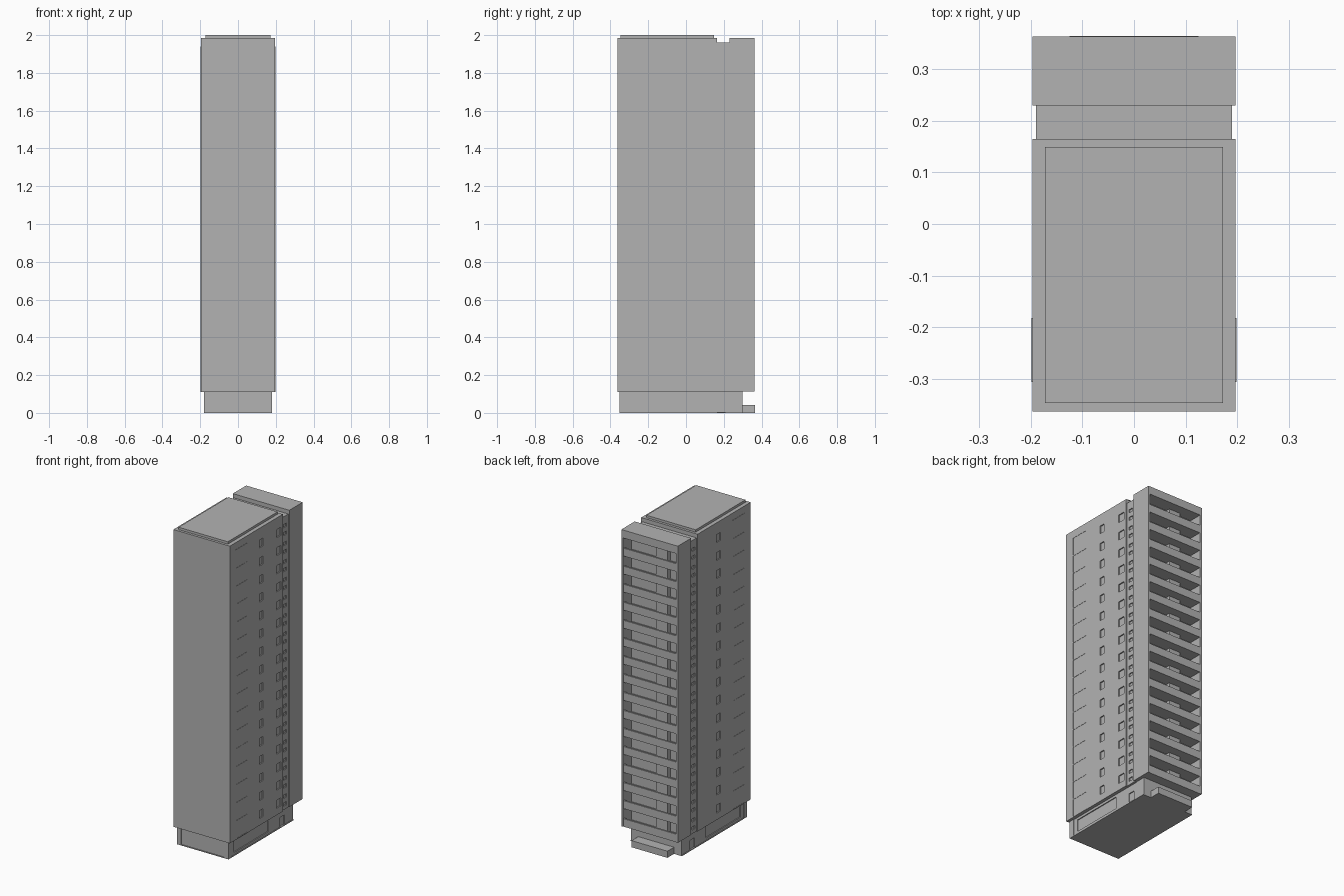
import bpy
import bmesh
from mathutils import Matrix, Vector

old = bpy.data.objects.get("Cube")
if old:
    bpy.data.objects.remove(old, do_unlink=True)

grey = bpy.data.materials.new("concrete grey")
grey.use_nodes = True
COLOUR = (0.45, 0.45, 0.45, 1)
grey.diffuse_color = COLOUR
for node in grey.node_tree.nodes:
    if node.type == 'BSDF_PRINCIPLED':
        node.inputs["Base Color"].default_value = COLOUR


def boxes(name, spans):
    """One object from boxes given as ((x0, x1), (y0, y1), (z0, z1))."""
    bm = bmesh.new()
    for span in spans:
        centre = Vector([(a + b) / 2 for a, b in span])
        size = Vector([abs(b - a) for a, b in span])
        bmesh.ops.create_cube(bm, size=1, matrix=Matrix.LocRotScale(centre, None, size))
    mesh = bpy.data.meshes.new(name)
    bm.to_mesh(mesh)
    bm.free()
    mesh.materials.append(grey)
    obj = bpy.data.objects.new(name, mesh)
    bpy.context.scene.collection.objects.link(obj)
    return obj


def carve(obj, spans):
    """Cut box recesses out of an object."""
    cutter = boxes(obj.name + "_cutter", spans)
    cutter.hide_render = True
    mod = obj.modifiers.new("recesses", 'BOOLEAN')
    mod.operation = 'DIFFERENCE'
    mod.solver = 'EXACT'
    mod.object = cutter
    bpy.context.view_layer.objects.active = obj
    bpy.ops.object.modifier_apply(modifier=mod.name)
    bpy.data.objects.remove(cutter, do_unlink=True)


def wide(half):
    return (-half, half)


def side_span(side, inner, outer):
    return tuple(sorted((side * inner, side * outer)))


HALF = 0.197
LOW, TOP, STEP = 0.113, 1.985, 0.1138
FLOORS = [LOW + STEP * i for i in range(16)]

# Main tower with small recessed side windows
tower = boxes("main_tower", [(wide(HALF), (-0.363, 0.165), (0.11, TOP))])
windows = []
for z in FLOORS:
    for side, start, end in ((1, -0.065, -0.03), (1, 0.1, 0.145), (-1, -0.065, -0.025)):
        windows.append((side_span(side, HALF - 0.007, HALF + 0.01),
                        (start, end), (z + 0.04, z + 0.09)))
carve(tower, windows)
boxes("roof_slab", [(wide(0.172), (-0.347, 0.149), (TOP - 0.005, 2.0))])

# Thin window strip frames on both sides of the tower
frames = []
for side in (-1, 1):
    x = side_span(side, HALF - 0.002, HALF + 0.0015)
    for y in (-0.303, -0.185):
        frames.append((x, (y - 0.003, y + 0.003), (LOW, 1.94)))
    for z in FLOORS + [1.937]:
        frames.append((x, (-0.303, -0.185), (z - 0.003, z + 0.003)))
boxes("side_window_frames", frames)

# Recessed link between the two blocks, with narrow vents
link = boxes("stair_link", [(wide(0.19), (0.16, 0.235), (0.11, 1.96))])
vents = []
for z in FLOORS:
    for side in (-1, 1):
        for lift in (0.02, 0.07):
            vents.append((side_span(side, 0.184, 0.2), (0.182, 0.213), (z + lift, z + lift + 0.02)))
carve(link, vents)

# Rear block: shell, balcony slabs and parapets
boxes("rear_core", [(wide(HALF), (0.23, 0.278), (0.113, TOP))])
boxes("rear_side_walls", [(side_span(s, HALF - 0.012, HALF), (0.27, 0.363), (0.113, TOP))
                          for s in (-1, 1)])
boxes("rear_top_fascia", [(wide(HALF - 0.001), (0.27, 0.363), (1.935, TOP))])
boxes("balcony_slabs", [(wide(HALF - 0.006), (0.27, 0.36), (z, z + 0.012)) for z in FLOORS])
boxes("balcony_parapets", [(wide(HALF - 0.006), (0.349, 0.36), (z, z + 0.05)) for z in FLOORS])
boxes("balcony_bays", [((-0.085, -0.005), (0.27, 0.305), (z, z + STEP)) for z in FLOORS])

# Ground floor with doors and side panels
base = boxes("ground_floor", [(wide(0.176), (-0.348, 0.298), (0.0, 0.12))])
openings = []
for side in (-1, 1):
    x = side_span(side, 0.17, 0.19)
    openings.append((x, (0.165, 0.21), (0.005, 0.065)))
    openings.append((x, (-0.29, 0.05), (0.02, 0.095)))
carve(base, openings)
boxes("plinth", [(wide(0.18), (-0.352, 0.298), (0.0, 0.005))])
boxes("front_corner_posts", [(side_span(s, 0.15, 0.18), (-0.352, -0.32), (0.0, 0.112))
                             for s in (-1, 1)])
boxes("rear_entrance_step", [(wide(0.125), (0.29, 0.364), (0.0, 0.042))])
